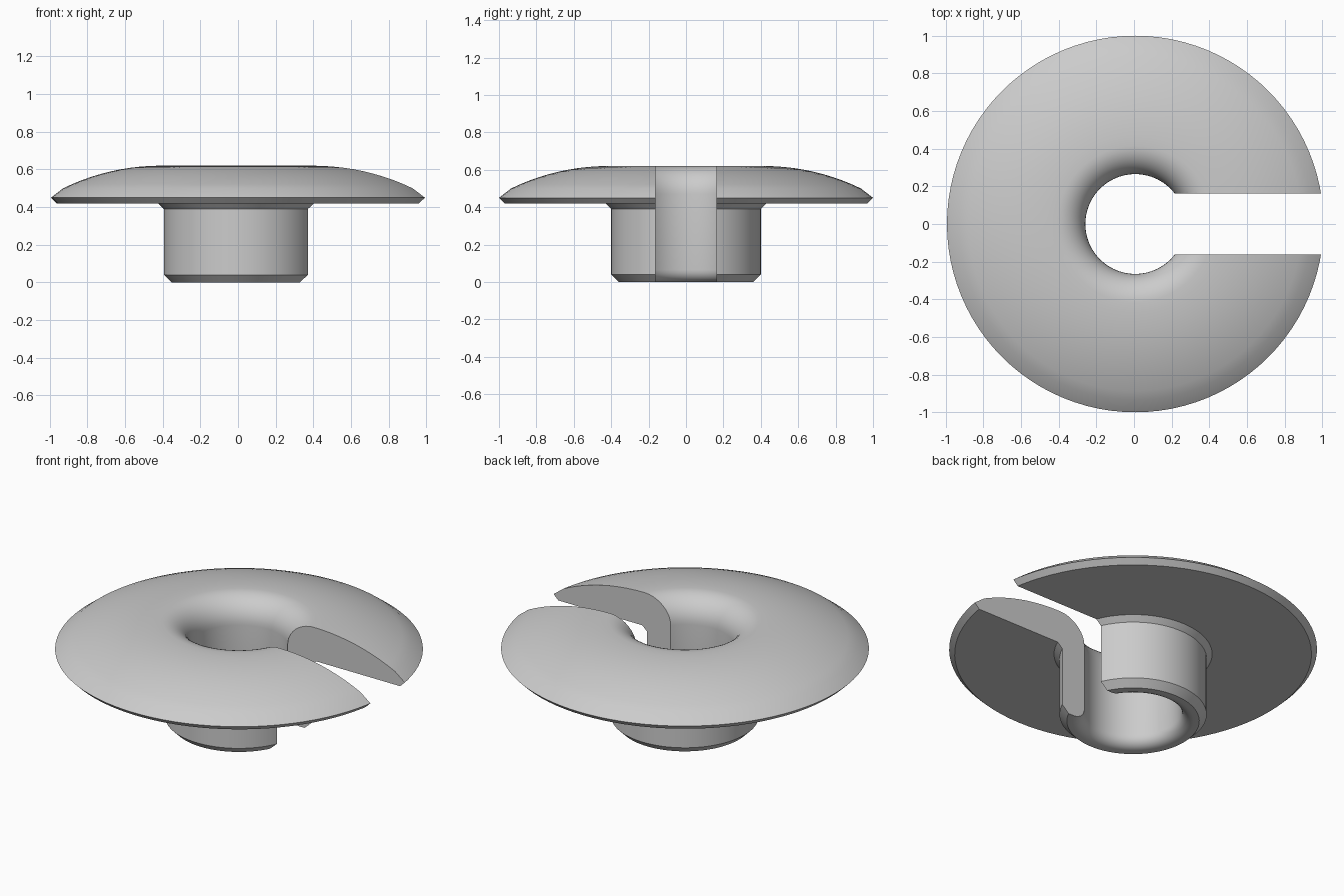
import bpy, bmesh, math
from mathutils import Vector

cube = bpy.data.objects.get("Cube")
if cube:
    bpy.data.objects.remove(cube, do_unlink=True)

BORE, HUB, RIM, TOP = 0.265, 0.4, 1.0, 0.62
SLOT = 0.163
SHIFT = 0.0066


def arc(cx, cz, radius, start, end, steps):
    """Points of an arc in the (radius, height) plane, angles in degrees."""
    angles = [math.radians(start + (end - start) * i / steps) for i in range(steps + 1)]
    return [(cx + radius * math.cos(a), cz + radius * math.sin(a)) for a in angles]


# Cross-section: hub, flange underside, rim, domed top, rounded bore mouths
dome_r, lip, foot = 1.187, 0.15, 0.065
profile = [(0.36, 0), (HUB, 0.04), (HUB, 0.39), (0.43, 0.42), (0.97, 0.42), (RIM, 0.45)]
profile += arc(0.415, TOP - dome_r, dome_r, 64, 90, 10)
profile += arc(BORE + lip, TOP - lip, lip, 90, 180, 10)[1:]
profile += arc(BORE + foot, foot, foot, 180, 270, 6)

# Revolve the cross-section
bm = bmesh.new()
verts = [bm.verts.new((r, 0, z)) for r, z in profile]
edges = [bm.edges.new((a, b)) for a, b in zip(verts, verts[1:] + verts[:1])]
bmesh.ops.spin(bm, geom=verts + edges, cent=(0, 0, 0), axis=(0, 0, 1),
               angle=math.tau, steps=96, use_duplicate=False)
bmesh.ops.remove_doubles(bm, verts=bm.verts[:], dist=0.0001)

# Open a straight slot from the bore to the rim on the +x side
for side in (-1, 1):
    faces = [f for f in bm.faces if f.calc_center_median().x > 0]
    parts = set(faces)
    for f in faces:
        parts.update(f.edges)
        parts.update(f.verts)
    bmesh.ops.bisect_plane(bm, geom=list(parts), dist=0.00001,
                           plane_co=(0, side * SLOT, 0), plane_no=(0, 1, 0))
gap = [f for f in bm.faces
       if f.calc_center_median().x > 0 and abs(f.calc_center_median().y) < SLOT]
bmesh.ops.delete(bm, geom=gap, context='FACES')
bmesh.ops.holes_fill(bm, edges=[e for e in bm.edges if e.is_boundary], sides=0)
bmesh.ops.recalc_face_normals(bm, faces=bm.faces[:])
bmesh.ops.translate(bm, verts=bm.verts[:], vec=Vector((SHIFT, 0, 0)))

mesh = bpy.data.meshes.new("slotted_flanged_bushing")
bm.to_mesh(mesh)
bm.free()
bushing = bpy.data.objects.new("slotted_flanged_bushing", mesh)
bpy.context.collection.objects.link(bushing)

# Plain grey finish
grey = bpy.data.materials.new("plain_grey")
grey.use_nodes = True
colour = (0.6, 0.6, 0.6, 1)
grey.diffuse_color = colour
grey.node_tree.nodes["Principled BSDF"].inputs["Base Color"].default_value = colour
mesh.materials.append(grey)

bpy.ops.object.select_all(action='DESELECT')
bushing.select_set(True)
bpy.context.view_layer.objects.active = bushing
bpy.ops.object.shade_smooth_by_angle(angle=math.radians(30))
